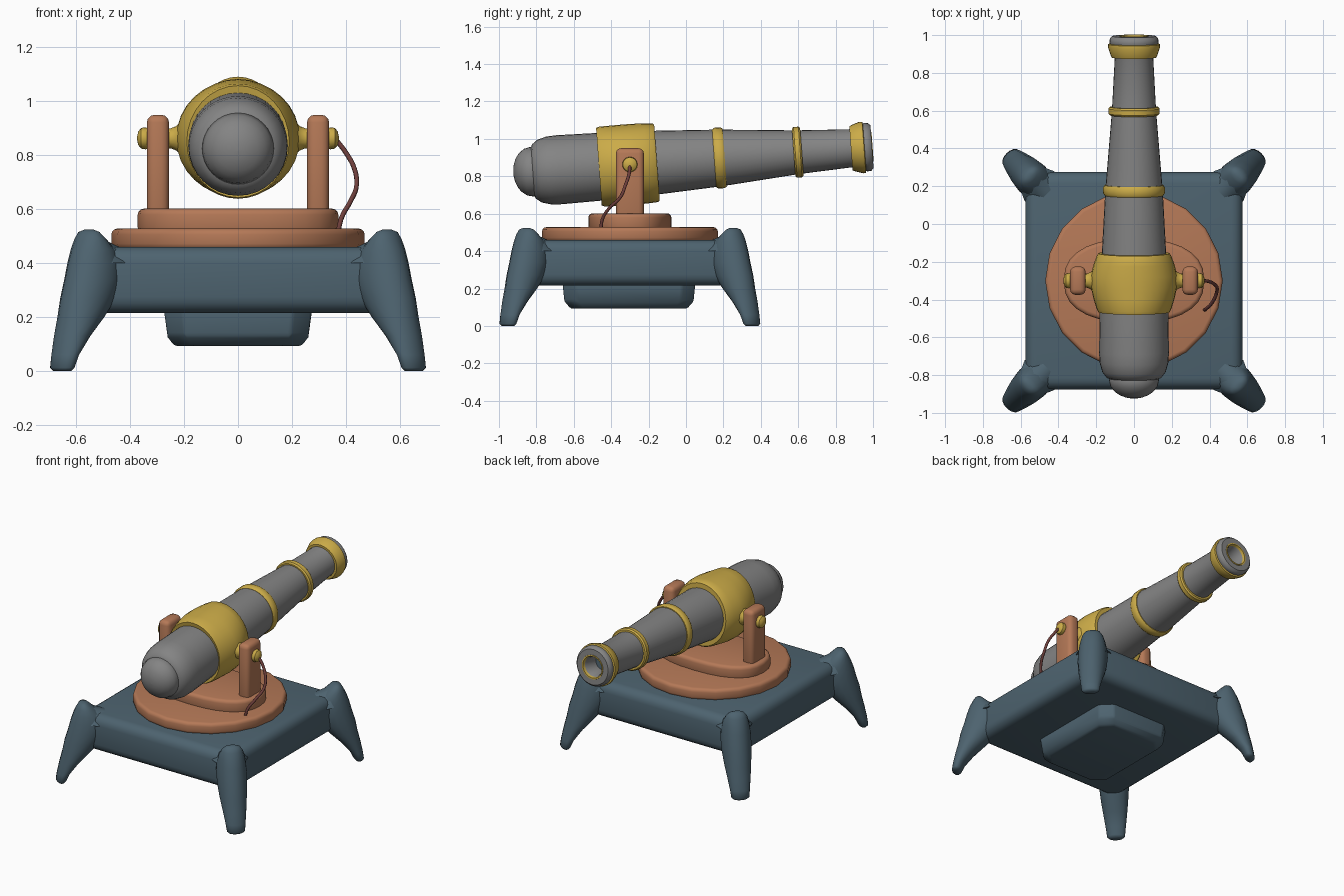
import bpy, bmesh, math
from mathutils import Vector, Matrix

if "Cube" in bpy.data.objects:
    bpy.data.objects.remove(bpy.data.objects["Cube"])

PIVOT = Vector((0, -0.3, 0.863))
TILT = math.radians(4.2)


def mat(name, r, g, b):
    m = bpy.data.materials.new(name)
    m.diffuse_color = (r, g, b, 1)
    m.use_nodes = True
    m.node_tree.nodes["Principled BSDF"].inputs["Base Color"].default_value = m.diffuse_color
    return m


IRON = mat("iron grey", 0.23, 0.23, 0.23)
GOLD = mat("brass gold", 0.60, 0.41, 0.065)
WOOD = mat("copper brown", 0.46, 0.19, 0.095)
BLUE = mat("slate blue", 0.075, 0.125, 0.16)
CORD = mat("dark red", 0.16, 0.05, 0.045)


def finish(name, bm, material, bevel=0, segs=3, angle=40):
    bmesh.ops.recalc_face_normals(bm, faces=bm.faces[:])
    me = bpy.data.meshes.new(name)
    bm.to_mesh(me)
    bm.free()
    ob = bpy.data.objects.new(name, me)
    bpy.context.collection.objects.link(ob)
    me.materials.append(material)
    bpy.ops.object.select_all(action='DESELECT')
    ob.select_set(True)
    bpy.context.view_layer.objects.active = ob
    if bevel:
        mod = ob.modifiers.new("bevel", 'BEVEL')
        mod.width, mod.segments = bevel, segs
        mod.limit_method = 'ANGLE'
        mod.angle_limit = math.radians(35)
        bpy.ops.object.modifier_apply(modifier=mod.name)
    bpy.ops.object.shade_smooth_by_angle(angle=math.radians(angle))
    return ob


def loft(rings, cap=True, loop=False):
    """Skin a list of equally sized point rings."""
    bm = bmesh.new()
    vs = [[bm.verts.new(p) for p in r] for r in rings]
    n = len(vs[0])
    pairs = list(zip(vs, vs[1:])) + ([(vs[-1], vs[0])] if loop else [])
    for a, b in pairs:
        for i in range(n):
            j = (i + 1) % n
            bm.faces.new((a[i], a[j], b[j], b[i]))
    if cap and not loop:
        bm.faces.new(vs[0])
        bm.faces.new(vs[-1])
    return bm


def turned(name, profile, material, cap=True, loop=False, n=32, angle=40):
    """Lathe (y, rx, rz) stations around the tilted gun axis."""
    rot = Matrix.Rotation(TILT, 3, 'X')
    rings = []
    for y, rx, rz in profile:
        rings.append([PIVOT + rot @ Vector((rx * math.cos(k * math.tau / n), y + 0.3,
                                            rz * math.sin(k * math.tau / n))) for k in range(n)])
    return finish(name, loft(rings, cap, loop), material, angle=angle)


def round_profile(pts):
    return [(y, r, r) for y, r in pts]


def box(name, lo, hi, material, bevel, segs=3):
    bm = bmesh.new()
    bmesh.ops.create_cube(bm, size=1)
    lo, hi = Vector(lo), Vector(hi)
    for v in bm.verts:
        v.co = Vector(((lo[i] + hi[i]) / 2 + v.co[i] * (hi[i] - lo[i]) for i in range(3)))
    return finish(name, bm, material, bevel, segs)


def oval(name, rx, ry, z0, z1, n, power, material, bevel):
    """Superellipse slab centred below the pivot."""
    def pt(k, z):
        c, s = math.cos(math.tau * k / n), math.sin(math.tau * k / n)
        return (rx * math.copysign(abs(c) ** (2 / power), c),
                -0.3 + ry * math.copysign(abs(s) ** (2 / power), s), z)
    rings = [[pt(k, z) for k in range(n)] for z in (z0, z1)]
    return finish(name, loft(rings), material, bevel)


# Barrel with rounded breech, flared lip and bore
turned("barrel", round_profile([
    (-0.825, 0.12), (-0.815, 0.145), (-0.785, 0.168), (-0.735, 0.182), (-0.68, 0.185),
    (-0.45, 0.181), (-0.15, 0.170), (0.18, 0.152), (0.60, 0.117), (0.88, 0.102),
    (0.93, 0.118), (0.965, 0.130), (0.985, 0.128), (0.998, 0.115), (0.998, 0.078),
    (0.975, 0.060), (0.88, 0.055)]), IRON)
turned("bore_floor", round_profile([(0.882, 0.054), (0.886, 0.054)]), BLUE)
turned("bore_ring", round_profile([(0.992, 0.080), (1.001, 0.078), (1.001, 0.070),
                                   (0.985, 0.066)]), GOLD, loop=True)

# Breech knob, a half dome
turned("breech_knob", round_profile(
    [(-0.825 - 0.1 * math.sin(a), 0.132 * math.cos(a) + 0.001)
     for a in [math.radians(d) for d in (-30, 0, 20, 40, 55, 70, 80, 90)]]), IRON)

# Hoops around the barrel
for name, y, w, r in (("rear_hoop", 0.18, 0.028, 0.163), ("middle_hoop", 0.60, 0.022, 0.136)):
    turned(name, round_profile([(y - w, r - 0.03), (y - w, r - 0.008), (y - w * 0.6, r),
                                (y + w * 0.6, r), (y + w, r - 0.008), (y + w, r - 0.03)]),
           GOLD, loop=True)
turned("muzzle_hoop", round_profile([(0.885, 0.09), (0.885, 0.118), (0.90, 0.125), (0.94, 0.138),
                                     (0.955, 0.137), (0.96, 0.12)]), GOLD, loop=True)

# Wide trunnion band, bulging to the sides
turned("trunnion_band", [
    (-0.462, 0.176, 0.176), (-0.466, 0.190, 0.208), (-0.45, 0.198, 0.214), (-0.39, 0.216, 0.215),
    (-0.33, 0.229, 0.216), (-0.27, 0.229, 0.216), (-0.21, 0.213, 0.214), (-0.165, 0.196, 0.211),
    (-0.155, 0.188, 0.203), (-0.155, 0.165, 0.165)], GOLD, loop=True)

# Pins, pin caps and uprights on both sides
for side, s in (("left", -1), ("right", 1)):
    stations = [(0.17, 0.085), (0.205, 0.07), (0.23, 0.045), (0.25, 0.037), (0.335, 0.037),
                (0.343, 0.041), (0.36, 0.038), (0.37, 0.025), (0.374, 0.008)]
    rings = [[(s * x, -0.3 + r * math.cos(k * math.tau / 16), 0.863 + r * math.sin(k * math.tau / 16))
              for k in range(16)] for x, r in stations]
    finish(side + "_pin", loft(rings), GOLD)
    xs = sorted((s * 0.256, s * 0.338))
    box(side + "_upright", (xs[0], -0.375, 0.56), (xs[1], -0.225, 0.95), WOOD, 0.028)

# Turntable and plinth
oval("turntable", 0.47, 0.47, 0.45, 0.528, 20, 2, WOOD, 0.022)
oval("plinth", 0.372, 0.222, 0.51, 0.602, 28, 2.4, WOOD, 0.022)

# Base body
box("base_body", (-0.575, -0.875, 0.215), (0.575, 0.275, 0.46), BLUE, 0.06, 4)

# Underside block, tapered with cut corners
rings = []
for z, hx, hy, c in ((0.23, 0.275, 0.355, 0.07), (0.13, 0.265, 0.345, 0.07), (0.092, 0.235, 0.31, 0.07)):
    q = [(hx, hy - c), (hx - c, hy), (c - hx, hy), (-hx, hy - c),
         (-hx, c - hy), (c - hx, -hy), (hx - c, -hy), (hx, c - hy)]
    rings.append([(x, y - 0.305, z) for x, y in q])
finish("underside_block", loft(rings), BLUE, 0.012, 2)

# Corner legs: (height, centre offset, radial half depth, tangential half width)
LEG = [(0.0, 0.652, 0.022, 0.042), (0.012, 0.652, 0.032, 0.056), (0.06, 0.641, 0.040, 0.062),
       (0.13, 0.615, 0.062, 0.073), (0.20, 0.583, 0.090, 0.084), (0.27, 0.556, 0.115, 0.092),
       (0.34, 0.537, 0.120, 0.095), (0.40, 0.533, 0.110, 0.090), (0.45, 0.538, 0.085, 0.080),
       (0.49, 0.548, 0.052, 0.066), (0.515, 0.553, 0.030, 0.048), (0.524, 0.553, 0.012, 0.022)]
for name, sx, sy in (("front_left_leg", -1, -1), ("front_right_leg", 1, -1),
                     ("back_left_leg", -1, 1), ("back_right_leg", 1, 1)):
    rings = []
    for z, d, a, b in LEG:
        ring = []
        for k in range(16):
            t = k * math.tau / 16
            u, v = a * math.cos(t) * math.sqrt(0.5), b * math.sin(t) * math.sqrt(0.5)
            ring.append((sx * (d + u - v), -0.3 + sy * (d + u + v), z))
        rings.append(ring)
    finish(name, loft(rings), BLUE, angle=60)

    # Saddle web blending the leg top into the deck
    web = []
    for d, w, h in ((0.41, 0.03, 0.455), (0.46, 0.07, 0.463), (0.50, 0.075, 0.482), (0.535, 0.06, 0.51)):
        web.append([(sx * (d - v * w * 0.7), -0.3 + sy * (d + v * w * 0.7), 0.40 + (h - 0.40) * f)
                    for v, f in ((-1.5, 0), (-0.9, 0.6), (-0.4, 0.95), (0.4, 0.95), (0.9, 0.6), (1.5, 0))])
    finish(name + "_web", loft(web), BLUE, angle=60)

# Fuse cord hanging from the right pin
cu = bpy.data.curves.new("fuse", 'CURVE')
cu.dimensions = '3D'
cu.bevel_depth, cu.bevel_resolution, cu.resolution_u = 0.009, 2, 6
cu.use_fill_caps = True
path = [(0.362, -0.30, 0.86), (0.40, -0.305, 0.81), (0.432, -0.325, 0.75), (0.440, -0.35, 0.69),
        (0.418, -0.41, 0.63), (0.385, -0.447, 0.57), (0.372, -0.455, 0.52)]
sp = cu.splines.new('BEZIER')
sp.bezier_points.add(len(path) - 1)
for p, co in zip(sp.bezier_points, path):
    p.co = co
    p.handle_left_type = p.handle_right_type = 'AUTO'
cu.materials.append(CORD)
fuse = bpy.data.objects.new("fuse", cu)
bpy.context.collection.objects.link(fuse)
